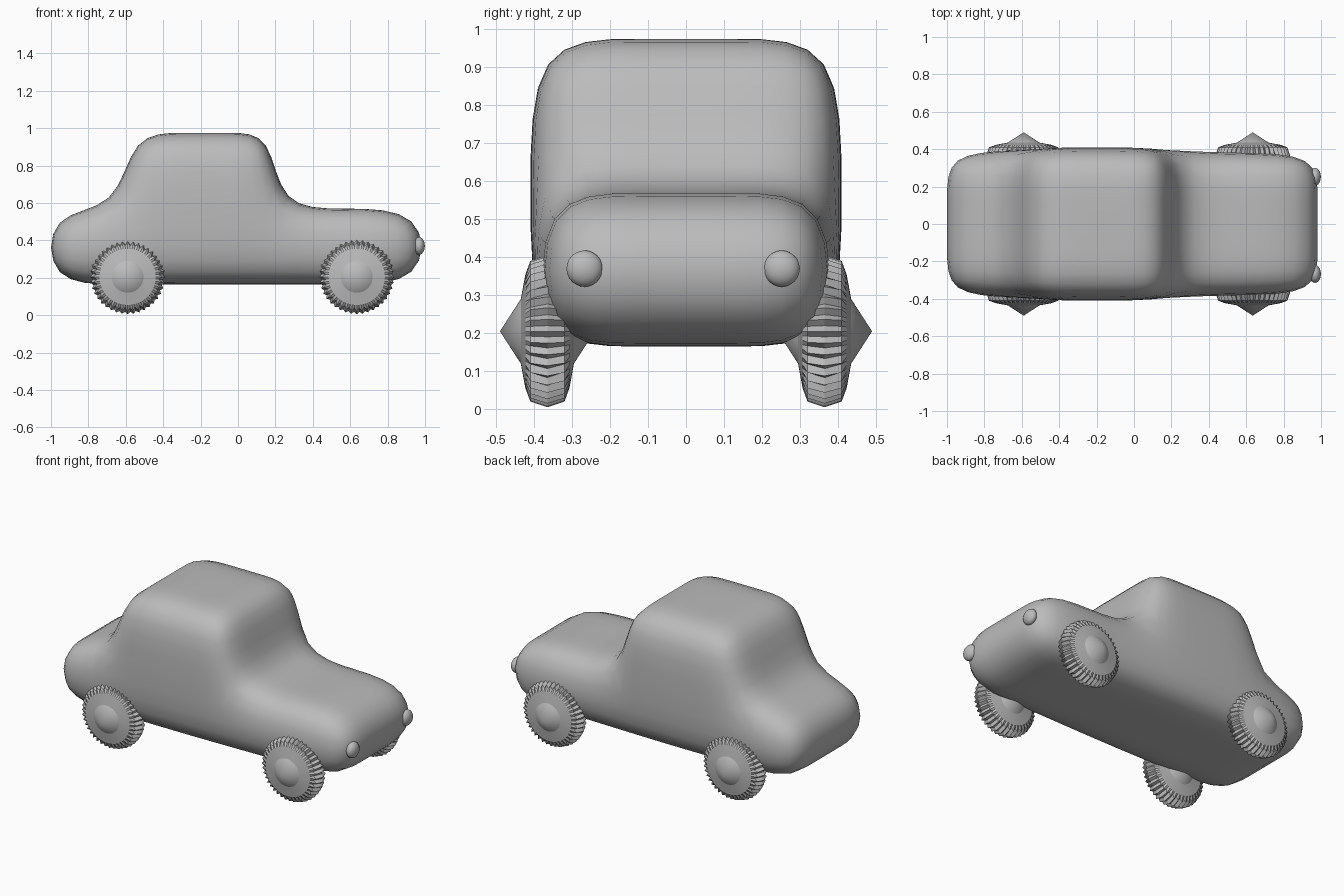
import bpy, bmesh, math
from mathutils import Matrix

if "Cube" in bpy.data.objects:
    bpy.data.objects.remove(bpy.data.objects["Cube"])

grey = bpy.data.materials.new("plain_grey")
grey.use_nodes = True
COLOUR = (0.5, 0.5, 0.5, 1)
grey.diffuse_color = COLOUR
grey.node_tree.nodes["Principled BSDF"].inputs["Base Color"].default_value = COLOUR


def add_object(name, bm):
    bmesh.ops.recalc_face_normals(bm, faces=bm.faces)
    mesh = bpy.data.meshes.new(name)
    bm.to_mesh(mesh)
    bm.free()
    mesh.materials.append(grey)
    obj = bpy.data.objects.new(name, mesh)
    bpy.context.collection.objects.link(obj)
    return obj


def smooth(obj, angle):
    bpy.ops.object.select_all(action='DESELECT')
    obj.select_set(True)
    bpy.context.view_layer.objects.active = obj
    bpy.ops.object.shade_smooth_by_angle(angle=math.radians(angle))


# Body cage: columns of (x, half width, top height), wide strips across y
FLOOR, ROOF, INNER = 0.165, 0.975, 0.13
columns = [(-1.015, 0.385, 0.56), (-0.64, 0.405, 0.56), (-0.29, 0.41, 0.57),
           (-0.05, 0.41, 0.57), (0.22, 0.402, 0.57), (0.56, 0.39, 0.57), (1.0, 0.385, 0.568)]
roof_x = {1: -0.57, 2: -0.29, 3: -0.05, 4: 0.18}
bm = bmesh.new()
grid = {}
for i, (x, half, top) in enumerate(columns):
    for j, y in enumerate((-half, -INNER, INNER, half)):
        grid[i, j, 0] = bm.verts.new((x, y, FLOOR))
        grid[i, j, 1] = bm.verts.new((x, y, top))
        if i in roof_x:
            grid[i, j, 2] = bm.verts.new((roof_x[i], y, ROOF))

# Fill the cells of the cage; keep only faces that border one cell
cells = [(i, j, 0) for i in range(6) for j in range(3)]
cells += [(i, j, 1) for i in range(1, 4) for j in range(3)]
SQUARE = ((0, 0), (1, 0), (1, 1), (0, 1))
for cell in cells:
    for axis in range(3):
        for side in (0, 1):
            step = list(cell)
            step[axis] += 2 * side - 1
            if tuple(step) in cells:
                continue
            corners = []
            for a, b in SQUARE:
                offset = [a, b]
                offset.insert(axis, side)
                corners.append(grid[tuple(c + o for c, o in zip(cell, offset))])
            bm.faces.new(corners)
for v in [v for v in bm.verts if not v.link_faces]:
    bm.verts.remove(v)
body = add_object("body", bm)
subdivide = body.modifiers.new("rounding", 'SUBSURF')
subdivide.levels = subdivide.render_levels = 2
for polygon in body.data.polygons:
    polygon.use_smooth = True

# Wheels: mirrored profile of (offset, ridge radius, groove radius)
half_profile = [(0.07, 0.085, 0.085), (0.058, 0.15, 0.15), (0.045, 0.185, 0.165)]
rings = half_profile + [(0, 0.2, 0.188)] + [(-o, r, g) for o, r, g in reversed(half_profile)]
TEETH = 40


def add_wheel(name, x, y):
    bm = bmesh.new()
    count = TEETH * 2
    loops = []
    for offset, ridge, groove in rings:
        loop = []
        for k in range(count):
            angle = 2 * math.pi * k / count
            r = groove if k % 2 else ridge
            loop.append(bm.verts.new((r * math.cos(angle), offset, r * math.sin(angle))))
        loops.append(loop)
    for a, b in zip(loops, loops[1:]):
        for k in range(count):
            n = (k + 1) % count
            bm.faces.new((a[k], a[n], b[n], b[k]))
    # Pointed hub caps on both sides
    for loop, tip in ((loops[0], 0.125), (loops[-1], -0.125)):
        point = bm.verts.new((0, tip, 0))
        for k in range(count):
            bm.faces.new((loop[k], loop[(k + 1) % count], point))
    obj = add_object(name, bm)
    obj.location = (x, y, 0.205)
    smooth(obj, 15)


for end, x in (("rear", -0.59), ("front", 0.635)):
    for side, y in (("left", 0.365), ("right", -0.365)):
        add_wheel(f"{end}_{side}_wheel", x, y)

# Headlights: flattened balls on the nose
for side, y in (("left", 0.252), ("right", -0.267)):
    bm = bmesh.new()
    bmesh.ops.create_icosphere(bm, subdivisions=3, radius=0.048,
                               matrix=Matrix.Diagonal((0.65, 1, 1, 1)))
    lamp = add_object(f"{side}_headlight", bm)
    lamp.location = (0.968, y, 0.37)
    smooth(lamp, 30)
